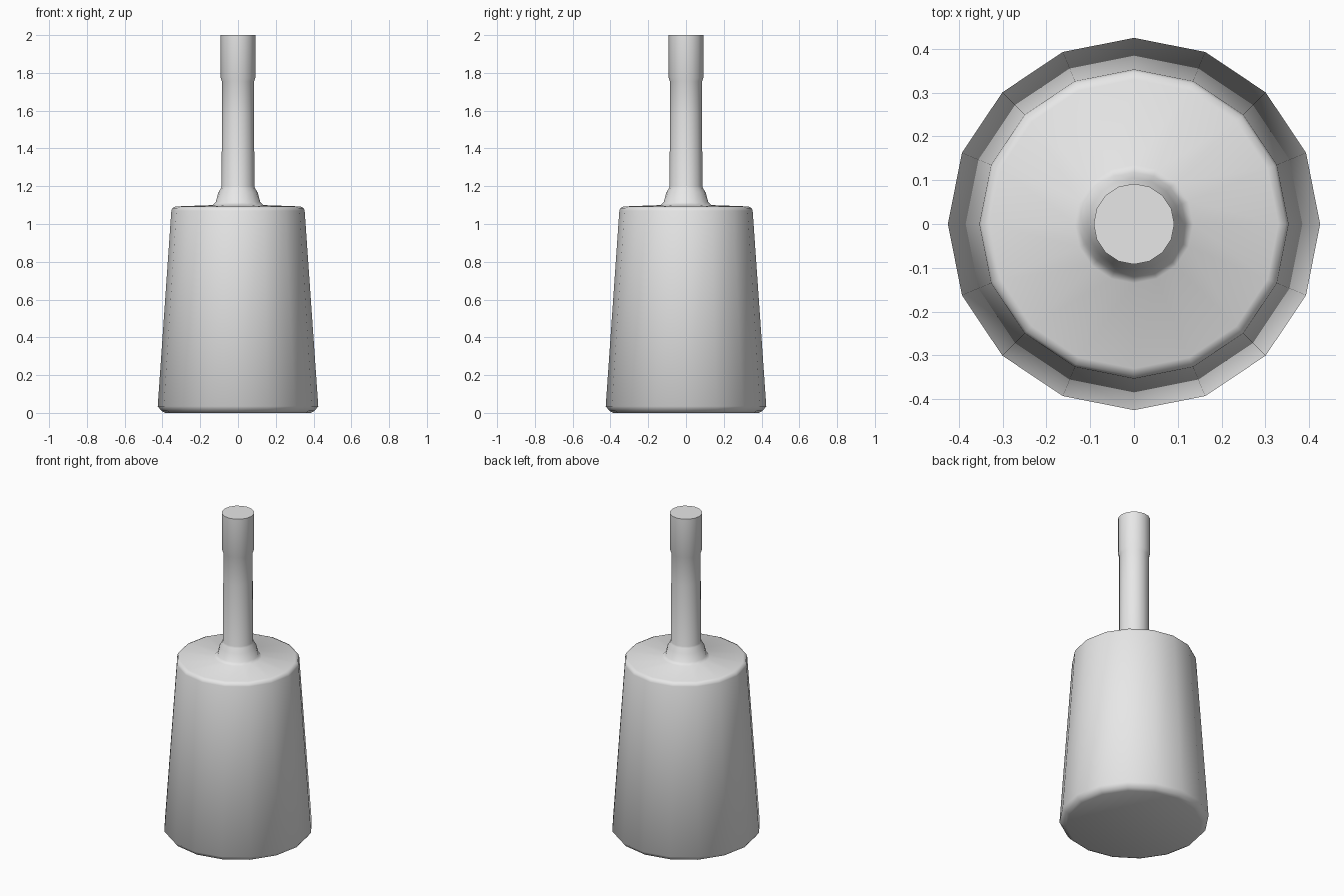
import bpy, bmesh, math

cube = bpy.data.objects.get("Cube")
if cube:
    bpy.data.objects.remove(cube, do_unlink=True)

SIDES = 16

grey = bpy.data.materials.new("plain_grey")
grey.use_nodes = True
colour = (0.8, 0.8, 0.8, 1)
grey.diffuse_color = colour
grey.node_tree.nodes["Principled BSDF"].inputs["Base Color"].default_value = colour


def lathe(name, profile):
    """Spin a (radius, height) profile around z, closing both ends with flat caps."""
    bm = bmesh.new()
    rings = []
    for r, z in profile:
        angles = [math.tau * i / SIDES for i in range(SIDES)]
        rings.append([bm.verts.new((r * math.cos(a), r * math.sin(a), z)) for a in angles])
    for low, high in zip(rings, rings[1:]):
        for i in range(SIDES):
            j = (i + 1) % SIDES
            bm.faces.new((low[i], low[j], high[j], high[i]))
    bm.faces.new(rings[0][::-1])
    bm.faces.new(rings[-1])
    mesh = bpy.data.meshes.new(name)
    bm.to_mesh(mesh)
    bm.free()
    mesh.materials.append(grey)
    obj = bpy.data.objects.new(name, mesh)
    bpy.context.collection.objects.link(obj)
    bpy.ops.object.select_all(action="DESELECT")
    obj.select_set(True)
    bpy.context.view_layer.objects.active = obj
    bpy.ops.object.shade_smooth_by_angle(angle=math.radians(50))
    return obj


# Tapered body with rounded rims, flared neck, slim stem and thicker end collar
lathe("body_and_stem", [
    (0.385, 0), (0.405, 0.01), (0.425, 0.035),
    (0.353, 1.07), (0.347, 1.085), (0.33, 1.093),
    (0.135, 1.10), (0.118, 1.115), (0.105, 1.165), (0.09, 1.19),
    (0.087, 1.2), (0.085, 1.58), (0.085, 1.755),
    (0.092, 1.775), (0.092, 2.0),
])
